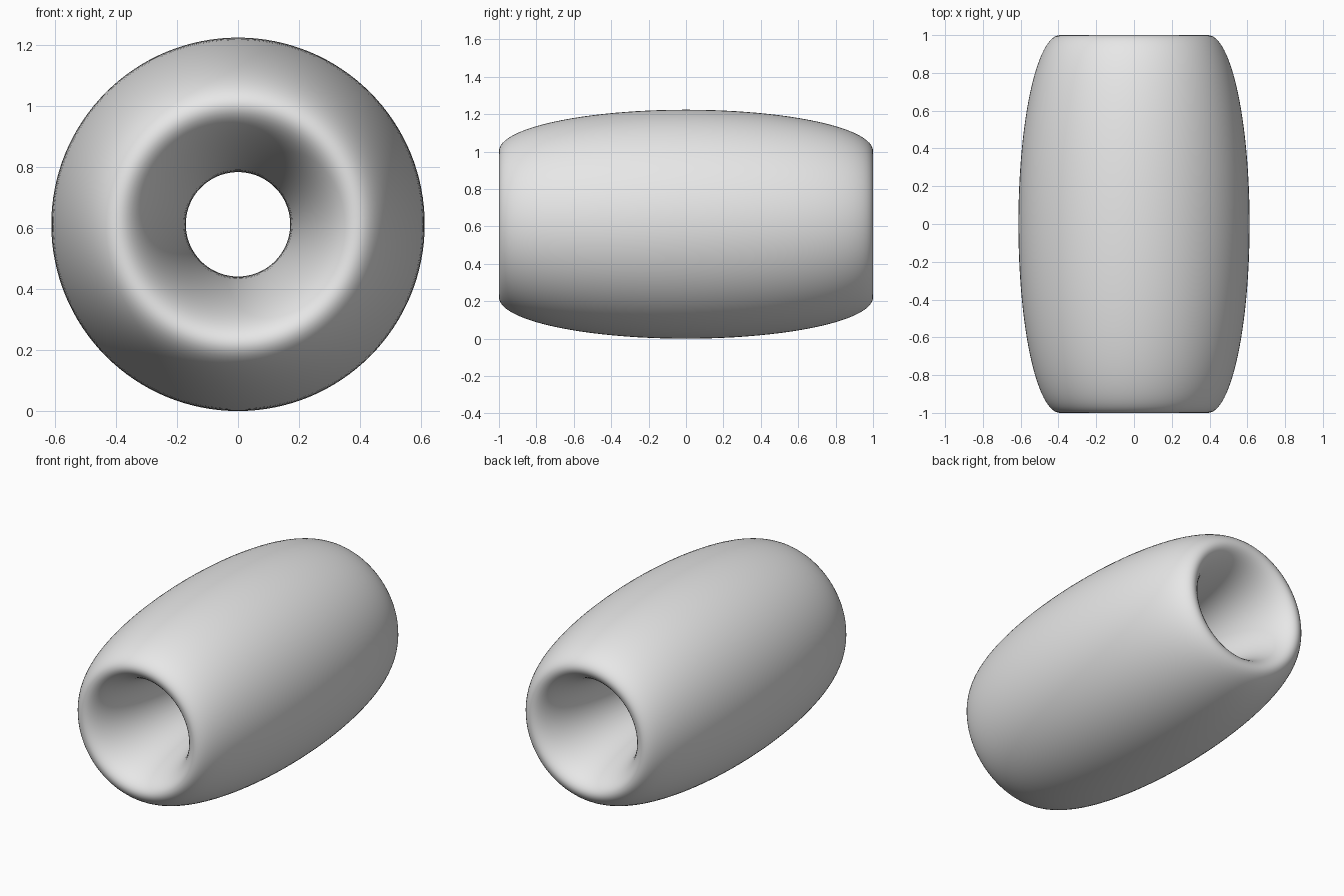
import bpy
from math import radians

cube = bpy.data.objects.get("Cube")
if cube:
    bpy.data.objects.remove(cube, do_unlink=True)

MAJOR, MINOR, HALF_LENGTH = 0.3915, 0.2205, 1.0

# Plain light grey
grey = bpy.data.materials.new("light_grey")
grey.use_nodes = True
colour = (0.8, 0.8, 0.8, 1)
grey.diffuse_color = colour
grey.node_tree.nodes["Principled BSDF"].inputs["Base Color"].default_value = colour

# Ring with its axis along y, stretched into a long barrel with a flared hole
bpy.ops.mesh.primitive_torus_add(
    major_radius=MAJOR, minor_radius=MINOR,
    major_segments=128, minor_segments=96,
    location=(0, 0, MAJOR + MINOR), rotation=(radians(90), 0, 0))
bead = bpy.context.object
bead.name = "barrel_bead"
bead.scale = (1, 1, HALF_LENGTH / MINOR)
bpy.ops.object.transform_apply(location=False, rotation=True, scale=True)
bead.data.materials.append(grey)
bpy.ops.object.shade_smooth()
